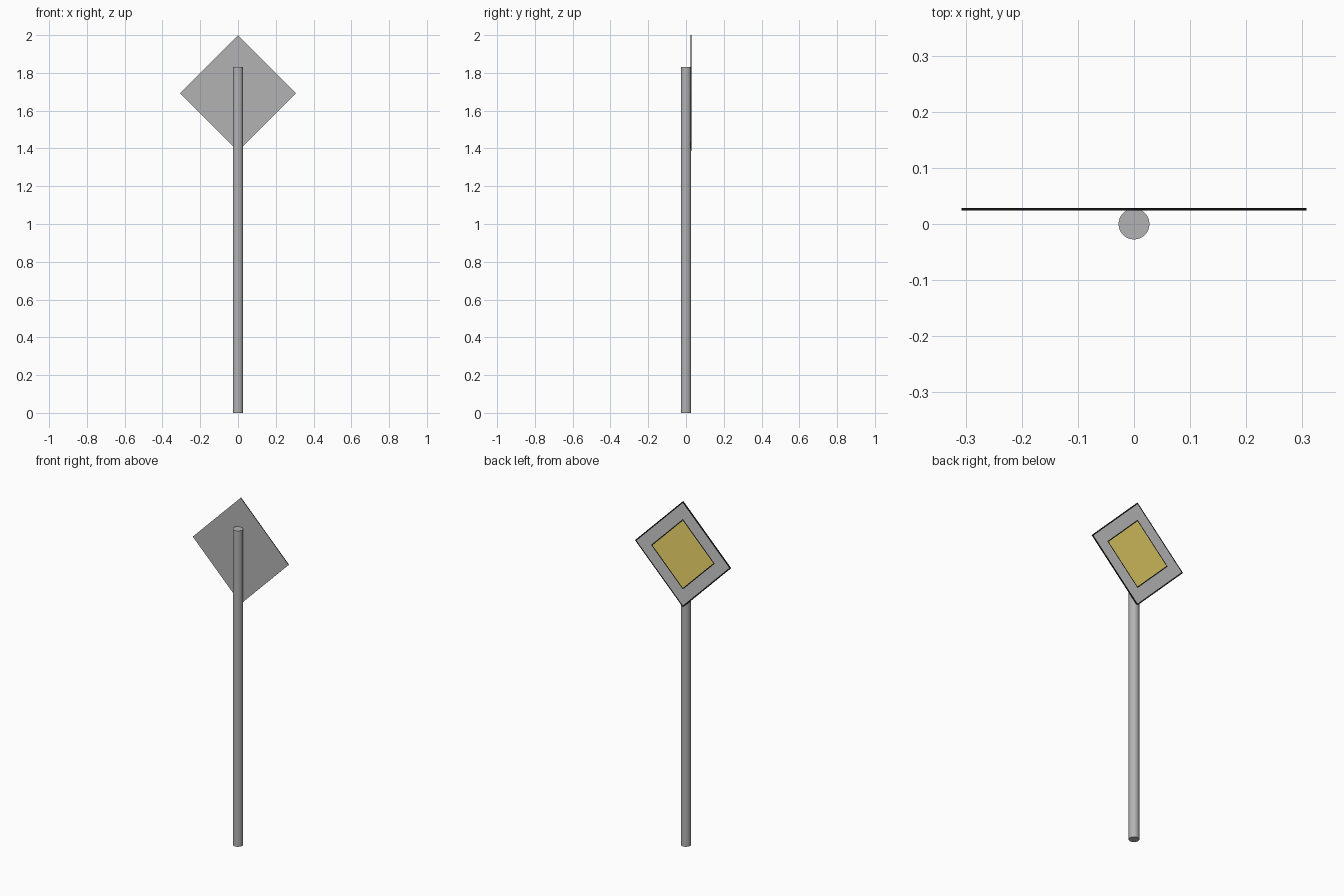
import bpy, bmesh, math
from mathutils import Matrix

if "Cube" in bpy.data.objects:
    bpy.data.objects.remove(bpy.data.objects["Cube"])

POLE_R, POLE_H = 0.0275, 1.83
HALF_DIAG, SIGN_Z = 0.307, 1.693
Y_BACK, Y_FRONT = 0.0245, 0.0285


def material(name, rgb):
    m = bpy.data.materials.new(name)
    m.diffuse_color = (*rgb, 1)
    m.use_nodes = True
    m.node_tree.nodes["Principled BSDF"].inputs["Base Color"].default_value = m.diffuse_color
    return m


metal = material("grey_metal", (0.45, 0.45, 0.45))
black = material("black", (0.01, 0.01, 0.01))
white = material("white", (0.8, 0.8, 0.8))
yellow = material("yellow", (0.87, 0.7, 0.15))

# Round pole
bpy.ops.mesh.primitive_cylinder_add(vertices=32, radius=POLE_R, depth=POLE_H,
                                    location=(0, 0, POLE_H / 2))
pole = bpy.context.object
pole.name = "pole"
pole.data.materials.append(metal)
bpy.ops.object.shade_smooth_by_angle()

# Diamond sign plate: thin square turned on its corner
side = HALF_DIAG * math.sqrt(2)
bm = bmesh.new()
bmesh.ops.create_cube(bm, size=1)
bmesh.ops.scale(bm, vec=(side, Y_FRONT - Y_BACK, side), verts=bm.verts)
bm.normal_update()
for f in bm.faces:
    f.material_index = 0 if f.normal.y < -0.5 else 1

# Nested bands on the face: black rim, white border, black line, yellow centre
face = next(f for f in bm.faces if f.normal.y > 0.5)
for width, index in ((0.007, 2), (0.066, 1), (0.006, 3)):
    bmesh.ops.inset_individual(bm, faces=[face], thickness=width,
                               use_even_offset=True)
    face.material_index = index

bmesh.ops.transform(bm, verts=bm.verts,
                    matrix=Matrix.Translation((0, (Y_BACK + Y_FRONT) / 2, SIGN_Z))
                    @ Matrix.Rotation(math.pi / 4, 4, 'Y'))
mesh = bpy.data.meshes.new("sign_plate")
bm.to_mesh(mesh)
bm.free()
for m in (metal, black, white, yellow):
    mesh.materials.append(m)
plate = bpy.data.objects.new("sign_plate", mesh)
bpy.context.collection.objects.link(plate)
